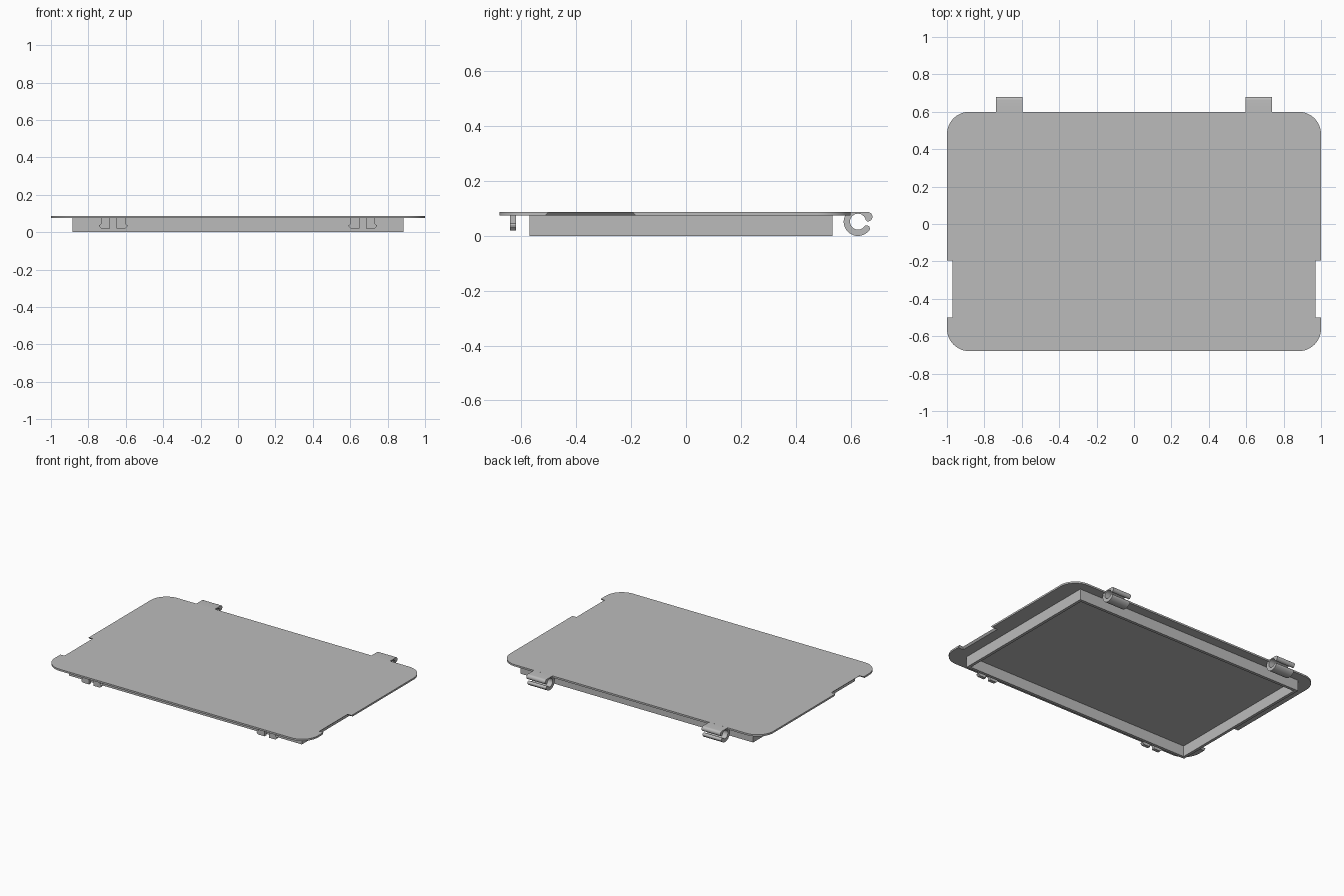
import bpy, bmesh
from math import cos, sin, radians

if "Cube" in bpy.data.objects:
    bpy.data.objects.remove(bpy.data.objects["Cube"], do_unlink=True)

grey = bpy.data.materials.new("light grey plastic")
grey.use_nodes = True
colour = (0.5, 0.5, 0.5, 1)
grey.diffuse_color = colour
grey.node_tree.nodes["Principled BSDF"].inputs["Base Color"].default_value = colour


def arc(cx, cy, r, start, end, steps):
    """Points on a circular arc, angles in degrees."""
    angles = [radians(start + (end - start) * i / steps) for i in range(steps + 1)]
    return [(cx + r * cos(a), cy + r * sin(a)) for a in angles]


def loft(name, first, last):
    """Closed solid between two matching outlines of 3D points."""
    bm = bmesh.new()
    a = [bm.verts.new(p) for p in first]
    b = [bm.verts.new(p) for p in last]
    bm.faces.new(a)
    bm.faces.new(list(reversed(b)))
    n = len(a)
    for i in range(n):
        j = (i + 1) % n
        bm.faces.new((a[j], a[i], b[i], b[j]))
    return finish(name, bm)


def finish(name, bm):
    bmesh.ops.recalc_face_normals(bm, faces=bm.faces)
    mesh = bpy.data.meshes.new(name)
    bm.to_mesh(mesh)
    bm.free()
    mesh.materials.append(grey)
    obj = bpy.data.objects.new(name, mesh)
    bpy.context.collection.objects.link(obj)
    bpy.ops.object.select_all(action='DESELECT')
    obj.select_set(True)
    bpy.context.view_layer.objects.active = obj
    bpy.ops.object.shade_smooth_by_angle(angle=radians(30))
    return obj


# Cover plate: rounded corners and side notches that widen underneath
TOP, UNDER = 0.087, 0.075
BACK, FRONT, R = 0.6, -0.68, 0.12


def plate_outline(z, grow):
    lo, hi, inset = -0.5 - grow, -0.195 + grow, 0.97 - grow
    right = arc(1 - R, FRONT + R, R, -90, 0, 12)
    right += [(1, lo), (inset, lo), (inset, hi), (1, hi)]
    right += arc(1 - R, BACK - R, R, 0, 90, 12)
    left = [(-x, y) for x, y in reversed(right)]
    return [(x, y, z) for x, y in right + left]


loft("cover_plate", plate_outline(UNDER, 0.012), plate_outline(TOP, 0))

# Rectangular rim standing out below the plate
bm = bmesh.new()
loops = []
for inset, z in ((0, UNDER), (0, 0), (0.02, 0), (0.02, UNDER)):
    x, y0, y1 = 0.885 - inset, -0.57 + inset, 0.535 - inset
    loops.append([bm.verts.new((px, py, z))
                  for px, py in ((-x, y0), (x, y0), (x, y1), (-x, y1))])
for k in range(4):
    a, b = loops[k], loops[(k + 1) % 4]
    for i in range(4):
        j = (i + 1) % 4
        bm.faces.new((a[i], a[j], b[j], b[i]))
finish("underside_rim", bm)

# Hinge hook profile in y, z: open ring with a flat top and round lips
CY, CZ, OUTER, INNER = 0.627, 0.052, 0.052, 0.029
mid, lip = (OUTER + INNER) / 2, (OUTER - INNER) / 2
tip = radians(-38)
hook = arc(CY, CZ, OUTER, 138, 322, 24)
hook += arc(CY + mid * cos(tip), CZ + mid * sin(tip), lip, -38, 142, 8)[1:-1]
hook += arc(CY, CZ, INNER, 322, 10, 36)
hook += arc(0.663, TOP - 0.017, 0.017, 260, 450, 12)

# Snap tab profile in x, z, with a bulging barb on the outer edge
tab = [(0.017, UNDER), (0.017, 0.02), (0.066, 0.02), (0.076, 0.031),
       (0.076, 0.036), (0.066, 0.045), (0.066, UNDER)]

for side, sign in (("left", 1), ("right", -1)):
    loft(side + "_hinge_hook",
         [(sign * 0.595, y, z) for y, z in hook],
         [(sign * 0.737, y, z) for y, z in hook])
    for place, flip in (("outer", 1), ("inner", -1)):
        loft(f"{side}_{place}_snap_tab",
             [(sign * (0.667 + flip * x), -0.641, z) for x, z in tab],
             [(sign * (0.667 + flip * x), -0.619, z) for x, z in tab])
